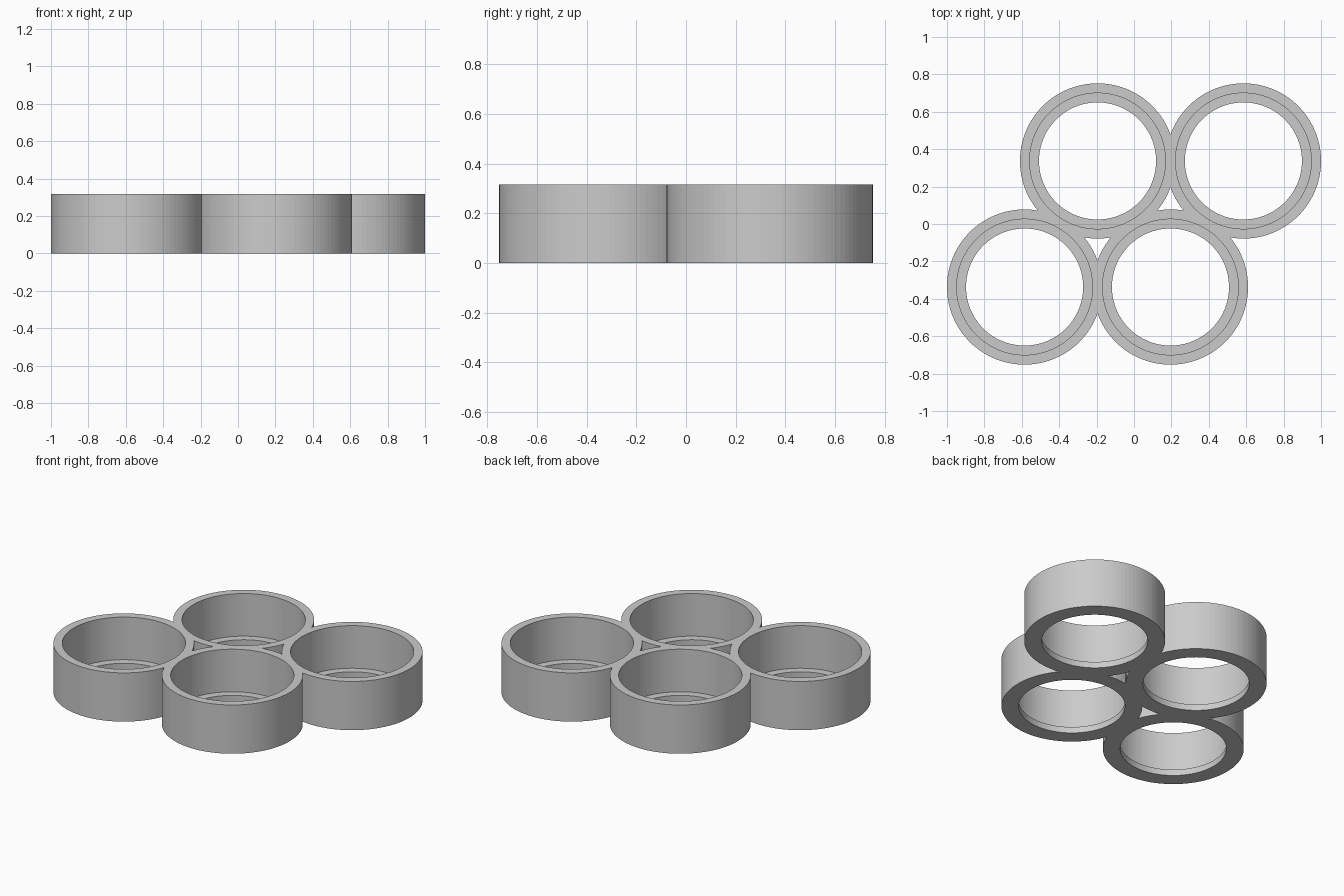
import bpy, bmesh, math

cube = bpy.data.objects.get("Cube")
if cube:
    bpy.data.objects.remove(cube, do_unlink=True)

OUTER, INNER, HOLE = 0.415, 0.363, 0.313
HEIGHT, LEDGE = 0.317, 0.04
PITCH, ROW, SEGMENTS = 0.78, 0.337, 100

grey = bpy.data.materials.new("light_grey")
grey.use_nodes = True
colour = (0.6, 0.6, 0.6, 1)
grey.diffuse_color = colour
grey.node_tree.nodes["Principled BSDF"].inputs["Base Color"].default_value = colour


def make_ring(name, x, y):
    """Round cup with an inner ledge around an open bottom."""
    profile = [(OUTER, 0), (OUTER, HEIGHT), (INNER, HEIGHT),
               (INNER, LEDGE), (HOLE, LEDGE), (HOLE, 0)]
    bm = bmesh.new()
    loops = []
    for i in range(SEGMENTS):
        a = 2 * math.pi * i / SEGMENTS
        loops.append([bm.verts.new((x + r * math.cos(a), y + r * math.sin(a), z))
                      for r, z in profile])
    for i, here in enumerate(loops):
        after = loops[(i + 1) % SEGMENTS]
        for j in range(len(profile)):
            k = (j + 1) % len(profile)
            bm.faces.new((here[j], after[j], after[k], here[k]))
    bmesh.ops.recalc_face_normals(bm, faces=bm.faces)
    mesh = bpy.data.meshes.new(name)
    bm.to_mesh(mesh)
    bm.free()
    mesh.materials.append(grey)
    obj = bpy.data.objects.new(name, mesh)
    bpy.context.collection.objects.link(obj)
    return obj


# Two staggered rows of two cups
rings = [make_ring("cup_ring", side * PITCH / 2 + row * PITCH / 4, row * ROW)
         for row in (-1, 1) for side in (-1, 1)]

# Fuse the overlapping walls into one holder
holder = rings[0]
holder.name = "four_cup_holder"
bpy.context.view_layer.objects.active = holder
for ring in rings[1:]:
    fuse = holder.modifiers.new("fuse", "BOOLEAN")
    fuse.operation = "UNION"
    fuse.solver = "EXACT"
    fuse.object = ring
    bpy.ops.object.modifier_apply(modifier=fuse.name)
    bpy.data.objects.remove(ring, do_unlink=True)
